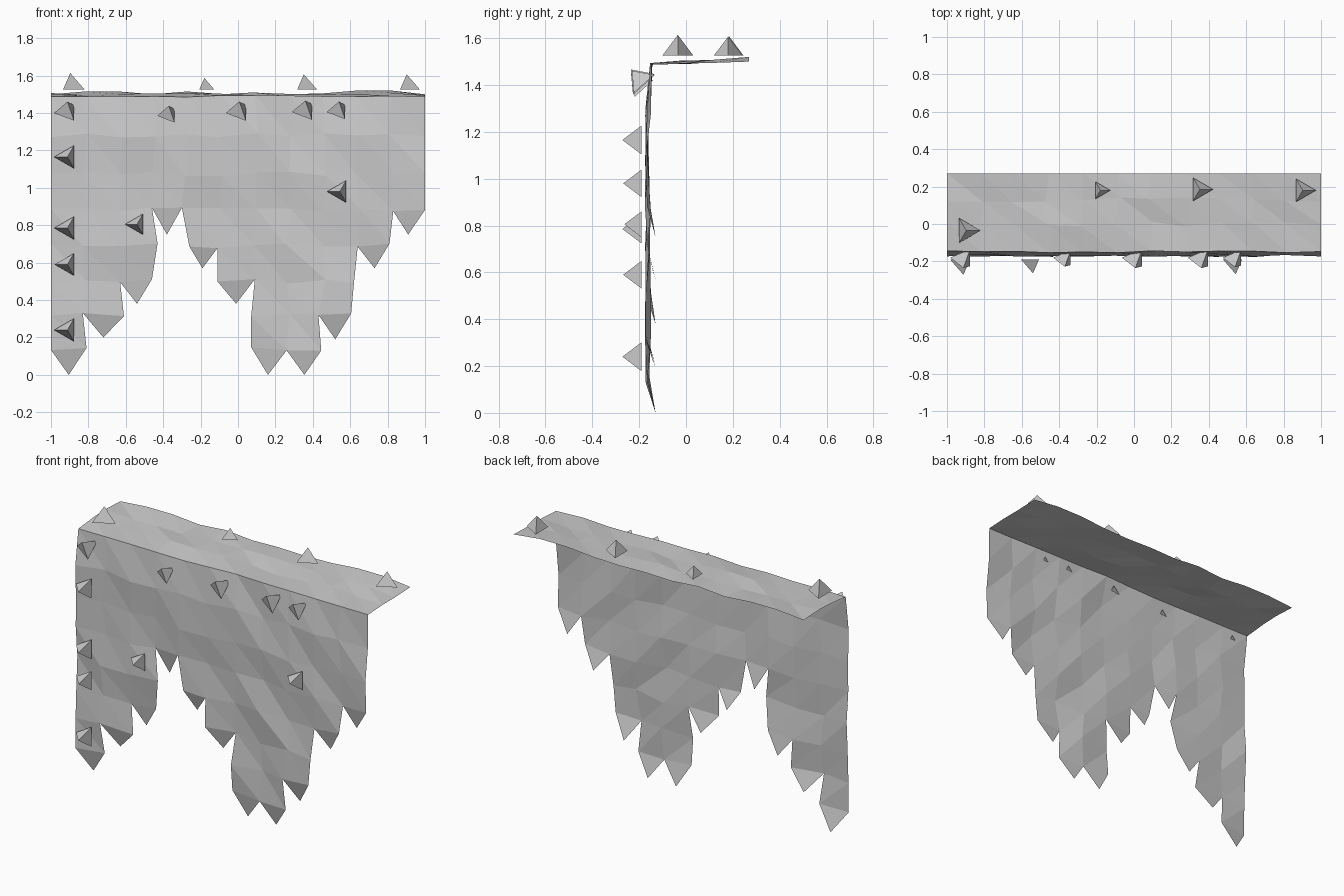
import bpy, random
from math import cos, sin, pi
from mathutils import Vector

if "Cube" in bpy.data.objects:
    bpy.data.objects.remove(bpy.data.objects["Cube"])

random.seed(4)
N = 11                                            # hanging strands
ROWS = [0.14, 0.32, 0.50, 0.69, 0.88, 1.075, 1.28, 1.49]
START = [0, 1, 2, 4, 3, 2, 0, 0, 1, 3, 4]         # lowest row of each strand
TIP_X = [-.905, -.72, -.54, -.38, -.19, -.01, .16, .355, .52, .73, .91]
TIP_Z = [0, .2, .38, .75, .57, .38, 0, 0, .19, .57, .75]
# ragged silhouette: (column edge, row) -> x
EDGE_X = {(1, 0): -.81, (1, 1): -.83, (2, 1): -.61, (2, 2): -.63,
          (3, 2): -.46, (3, 3): -.43, (3, 4): -.46, (4, 4): -.30, (4, 3): -.26,
          (5, 3): -.11, (5, 2): -.11, (6, 2): .09, (6, 1): .07, (6, 0): .07,
          (7, 0): .26, (8, 0): .445, (8, 1): .43, (9, 1): .605, (9, 2): .62,
          (9, 3): .64, (10, 3): .81, (10, 4): .83}
TOP_Z = [1.5, 1.515, 1.515, 1.5, 1.515, 1.5, 1.505, 1.5, 1.505, 1.52, 1.52, 1.5]


def make(name, verts, faces):
    me = bpy.data.meshes.new(name)
    me.from_pydata(verts, [], faces)
    me.update()
    ob = bpy.data.objects.new(name, me)
    bpy.context.collection.objects.link(ob)
    return ob


def jit(a):
    return random.uniform(-a, a)


# Hanging curtain and top ledge share one sheet
verts, faces, index = [], [], {}


def add(key, co):
    index[key] = len(verts)
    verts.append(co)


def quad(a, b, c, d):
    a, b, c, d = (index[k] for k in (a, b, c, d))
    faces.extend([(a, b, d), (b, c, d)])


for i in range(N + 1):
    low = min(START[max(i - 1, 0)], START[min(i, N - 1)])
    nominal = -1 + 2 * i / N
    inner = 0 < i < N
    for r in range(low, len(ROWS)):
        top = r == len(ROWS) - 1
        x = EDGE_X.get((i, r), nominal + (jit(.02) if inner and not top else 0))
        z = ROWS[r] + (jit(.005) if top else jit(.014))
        y = -0.149 + jit(.006) if top else -0.162 + jit(.014)
        add((i, r), (x, y, z))
    # ledge rows running to the back
    for k, y in enumerate((0.0, 0.13, 0.27)):
        x = nominal + (jit(.02) if inner and k < 2 else 0)
        z = TOP_Z[i] if k == 2 else 1.497 + .005 * k + jit(.008)
        add((i, len(ROWS) + k), (x, y + (jit(.015) if k < 2 else 0), z))

for i in range(N):
    s = START[i]
    for r in range(s, len(ROWS) + 2):
        quad((i, r), (i + 1, r), (i + 1, r + 1), (i, r + 1))
    # pointed tip of the strand
    add(("tip", i), (TIP_X[i], -0.13, TIP_Z[i]))
    faces.append((index[(i, s)], index[("tip", i)], index[(i + 1, s)]))
make("hanging_curtain", verts, faces)


# Three-sided thorns
def thorn(name, centre, axis, side, radius):
    c, n, u = Vector(centre), Vector(axis).normalized(), Vector(side)
    v = n.cross(u)
    pts = [c + radius * (cos(t) * u + sin(t) * v) for t in (0, 2 * pi / 3, 4 * pi / 3)]
    pts.append(c + n * radius * 1.15)
    make(name, pts, [(0, 1, 3), (1, 2, 3), (2, 0, 3), (2, 1, 0)])


for x, y, r in [(-.897, -.035, .077), (-.18, .18, .054), (.352, .185, .071), (.902, .18, .071)]:
    thorn("ledge_thorn", (x, y, 1.525), (0, 0, 1), (1, 0, 0), r)

for x, z, r in [(-.912, 1.165, .071), (-.912, .785, .071), (-.912, .59, .068),
                (-.912, .24, .071), (-.54, .805, .064), (.544, .98, .068)]:
    thorn("front_thorn", (x, -.19, z), (0, -1, 0), (-1, 0, 0), r)

for x, z, r in [(-.912, 1.40, .071), (-.37, 1.385, .062), (.007, 1.40, .072),
                (.36, 1.405, .072), (.54, 1.405, .066)]:
    thorn("upper_edge_thorn", (x, -.18, z), (0, -.67, .74), (-1, 0, 0), r)
